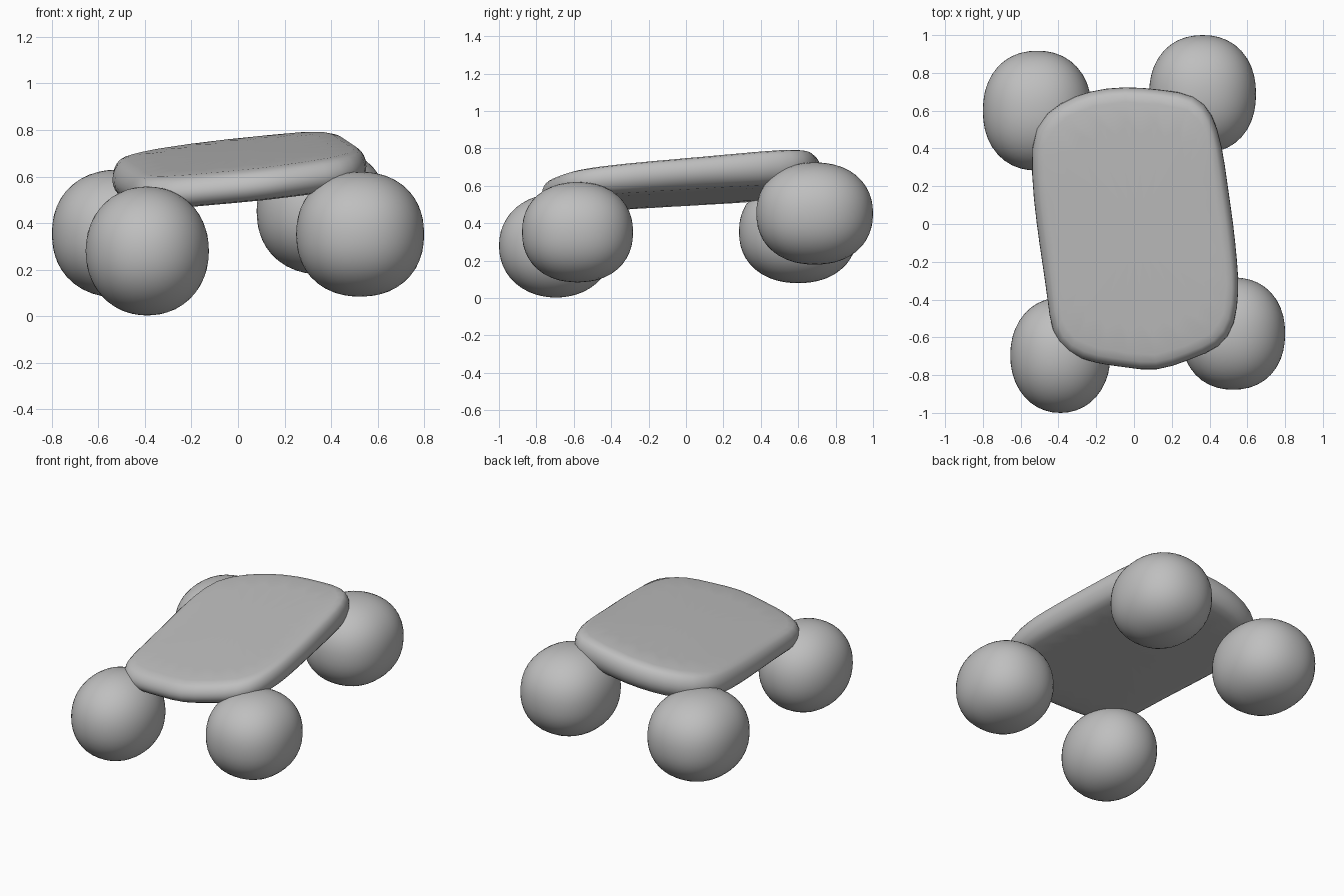
import bpy, bmesh
from mathutils import Vector

cube = bpy.data.objects.get("Cube")
if cube:
    bpy.data.objects.remove(cube, do_unlink=True)

grey = bpy.data.materials.new("stone grey")
grey.use_nodes = True
grey.diffuse_color = (0.52, 0.52, 0.52, 1)
grey.node_tree.nodes["Principled BSDF"].inputs["Base Color"].default_value = grey.diffuse_color


def finish(bm, name):
    """Turn the bmesh into a smooth grey object."""
    bmesh.ops.recalc_face_normals(bm, faces=bm.faces)
    for face in bm.faces:
        face.smooth = True
    mesh = bpy.data.meshes.new(name)
    bm.to_mesh(mesh)
    bm.free()
    mesh.materials.append(grey)
    obj = bpy.data.objects.new(name, mesh)
    bpy.context.collection.objects.link(obj)
    return obj


def wheel(name, centre, radii, power):
    """A slightly squared ball; a higher power is squarer."""
    bm = bmesh.new()
    bmesh.ops.create_icosphere(bm, subdivisions=4, radius=1)
    for v in bm.verts:
        swell = sum(abs(c) ** power for c in v.co) ** (-1 / power)
        v.co = Vector([c + r * p * swell for c, r, p in zip(centre, radii, v.co)])
    return finish(bm, name)


# Four lumpy wheels at uneven heights
wheel("front_right_wheel", (-0.39, -0.695, 0.28), (0.265, 0.305, 0.277), 2.1)
wheel("front_left_wheel", (0.525, -0.58, 0.352), (0.275, 0.297, 0.268), 2.2)
wheel("back_left_wheel", (0.363, 0.688, 0.452), (0.283, 0.312, 0.273), 2.2)
wheel("back_right_wheel", (-0.512, 0.60, 0.355), (0.288, 0.317, 0.275), 2.2)

# Tilted slab body: outline rings stacked from the underside to the top
outline = [(-.55, .28), (-.54, .53), (-.39, .65), (-.24, .71), (-.05, .735), (.15, .715),
           (.33, .69), (.42, .59), (.47, .42), (.50, .2), (.53, 0), (.55, -.2),
           (.56, -.35), (.54, -.54), (.46, -.66), (.3, -.72), (.12, -.79), (-.05, -.76),
           (-.2, -.745), (-.36, -.69), (-.44, -.58), (-.46, -.4), (-.49, -.2), (-.52, 0)]
rings = [(.10, 0), (.05, .06), (.012, .25), (0, .5), (.012, .75), (.04, .93), (.09, 1)]
bm = bmesh.new()
loops = []
for inset, t in rings:
    loop = []
    for x, y in outline:
        p = Vector((x, y))
        p -= p.normalized() * inset
        low = 0.53 + 0.10 * p.x + 0.07 * p.y
        high = 0.705 + 0.11 * p.x + 0.105 * p.y
        loop.append(bm.verts.new((p.x, p.y, low + (high - low) * t)))
    loops.append(loop)
count = len(outline)
for a, b in zip(loops, loops[1:]):
    for i in range(count):
        j = (i + 1) % count
        bm.faces.new((a[i], a[j], b[j], b[i]))
bm.faces.new(loops[0])
bm.faces.new(loops[-1])
body = finish(bm, "body_slab")
soften = body.modifiers.new("soften", 'SUBSURF')
soften.levels = soften.render_levels = 1
